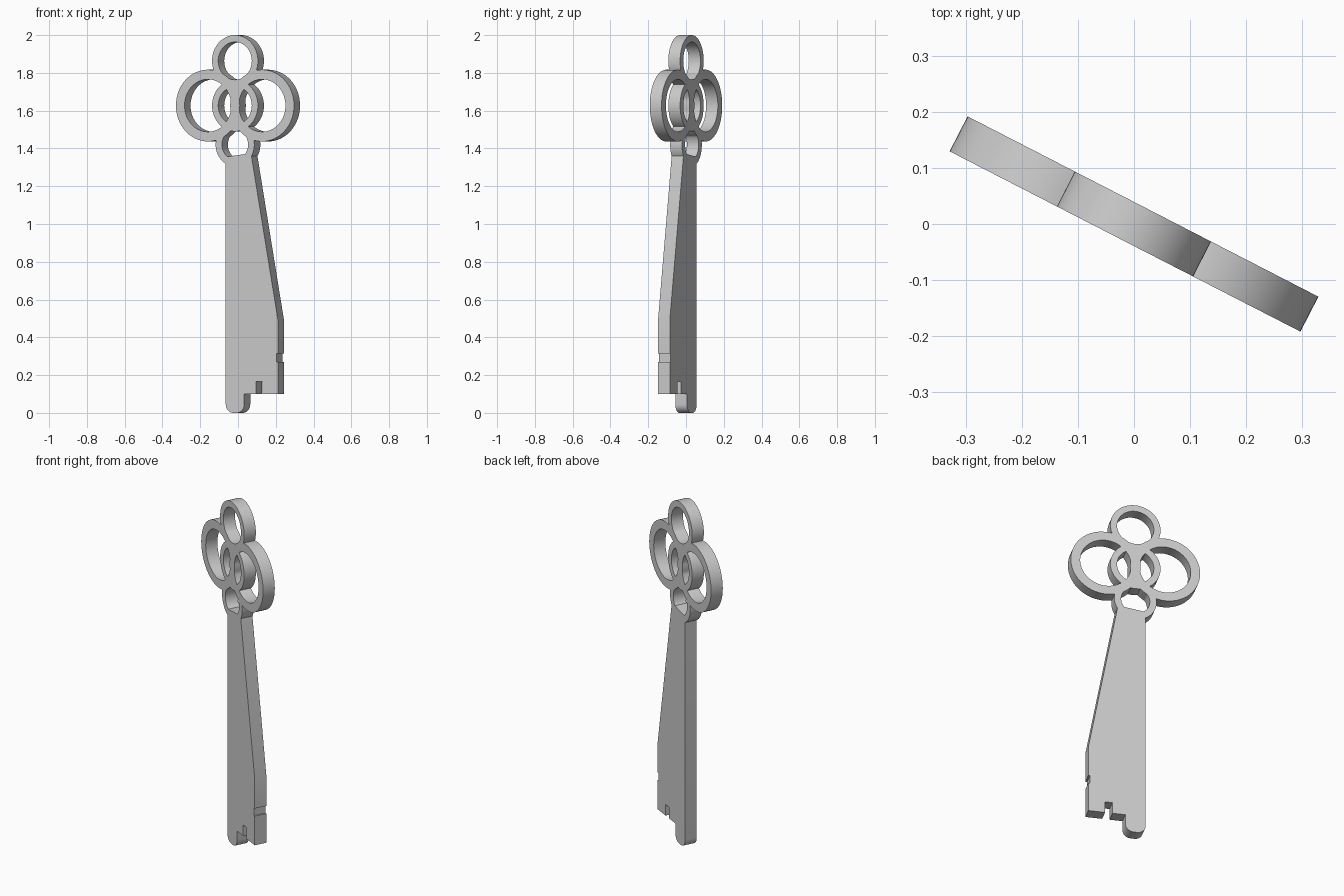
import bpy, bmesh, math

if "Cube" in bpy.data.objects:
    bpy.data.objects.remove(bpy.data.objects["Cube"])

T = 0.07                        # plate thickness
ANGLE = math.radians(-27.2)     # key is turned about its vertical axis


def finish(name, bm):
    bmesh.ops.recalc_face_normals(bm, faces=bm.faces)
    mesh = bpy.data.meshes.new(name)
    bm.to_mesh(mesh)
    bm.free()
    obj = bpy.data.objects.new(name, mesh)
    bpy.context.collection.objects.link(obj)
    return obj


def plate(name, pts):
    """Extrude a (width, height) outline through the plate thickness."""
    bm = bmesh.new()
    face = bm.faces.new([bm.verts.new((u, -T / 2, z)) for u, z in pts])
    ext = bmesh.ops.extrude_face_region(bm, geom=[face])["geom"]
    moved = [v for v in ext if isinstance(v, bmesh.types.BMVert)]
    bmesh.ops.translate(bm, verts=moved, vec=(0, T, 0))
    if not any(len(f.verts) == len(pts) and f.calc_center_median().y < -T / 4 for f in bm.faces):
        bm.faces.new([v for v in bm.verts if v.co.y < 0])
    return finish(name, bm)


def ring(name, u, z, outer, inner, n=64):
    """Flat ring with a rectangular section."""
    bm = bmesh.new()
    section = [(outer, -T / 2), (outer, T / 2), (inner, T / 2), (inner, -T / 2)]
    loops = []
    for i in range(n):
        a = 2 * math.pi * i / n
        loops.append([bm.verts.new((u + r * math.cos(a), y, z + r * math.sin(a)))
                      for r, y in section])
    for i in range(n):
        p, q = loops[i], loops[(i + 1) % n]
        for k in range(4):
            m = (k + 1) % 4
            bm.faces.new((p[k], p[m], q[m], q[k]))
    return finish(name, bm)


def arc(cu, cz, r, start, end, n=8):
    return [(cu + r * math.cos(math.radians(start + (end - start) * i / n)),
             cz + r * math.sin(math.radians(start + (end - start) * i / n)))
            for i in range(n + 1)]


# Tapering blade with rounded tip and notched bit
W, R = 0.055, 0.045
outline = [(-W, 1.355)]
outline += arc(-W + R, R, R, 180, 270) + arc(W - R, R, R, 270, 360)
outline += [(W, 0.10), (0.125, 0.10), (0.125, 0.165), (0.165, 0.165), (0.165, 0.10),
            (0.256, 0.10), (0.256, 0.27), (0.247, 0.27), (0.247, 0.315), (0.256, 0.315),
            (0.256, 0.49), (0.095, 1.375)]
key = plate("key", outline)

# Bow made of interlocking rings
rings = [ring("bow_top_ring", 0, 1.8635, 0.1365, 0.10),
         ring("bow_centre_ring", 0, 1.627, 0.1365, 0.10),
         ring("bow_collar_ring", 0, 1.42, 0.115, 0.078)]
for side, label in ((-1, "left"), (1, "right")):
    rings.append(ring(f"bow_{label}_ring", side * 0.1615, 1.627, 0.19, 0.139))

# Fuse everything into one flush plate
bpy.context.view_layer.objects.active = key
for r in rings:
    mod = key.modifiers.new("join", 'BOOLEAN')
    mod.operation = 'UNION'
    mod.solver = 'EXACT'
    mod.object = r
    bpy.ops.object.modifier_apply(modifier=mod.name)
for r in rings:
    bpy.data.objects.remove(r)

key.rotation_euler.z = ANGLE
key.select_set(True)
bpy.ops.object.shade_smooth_by_angle(angle=math.radians(30))
